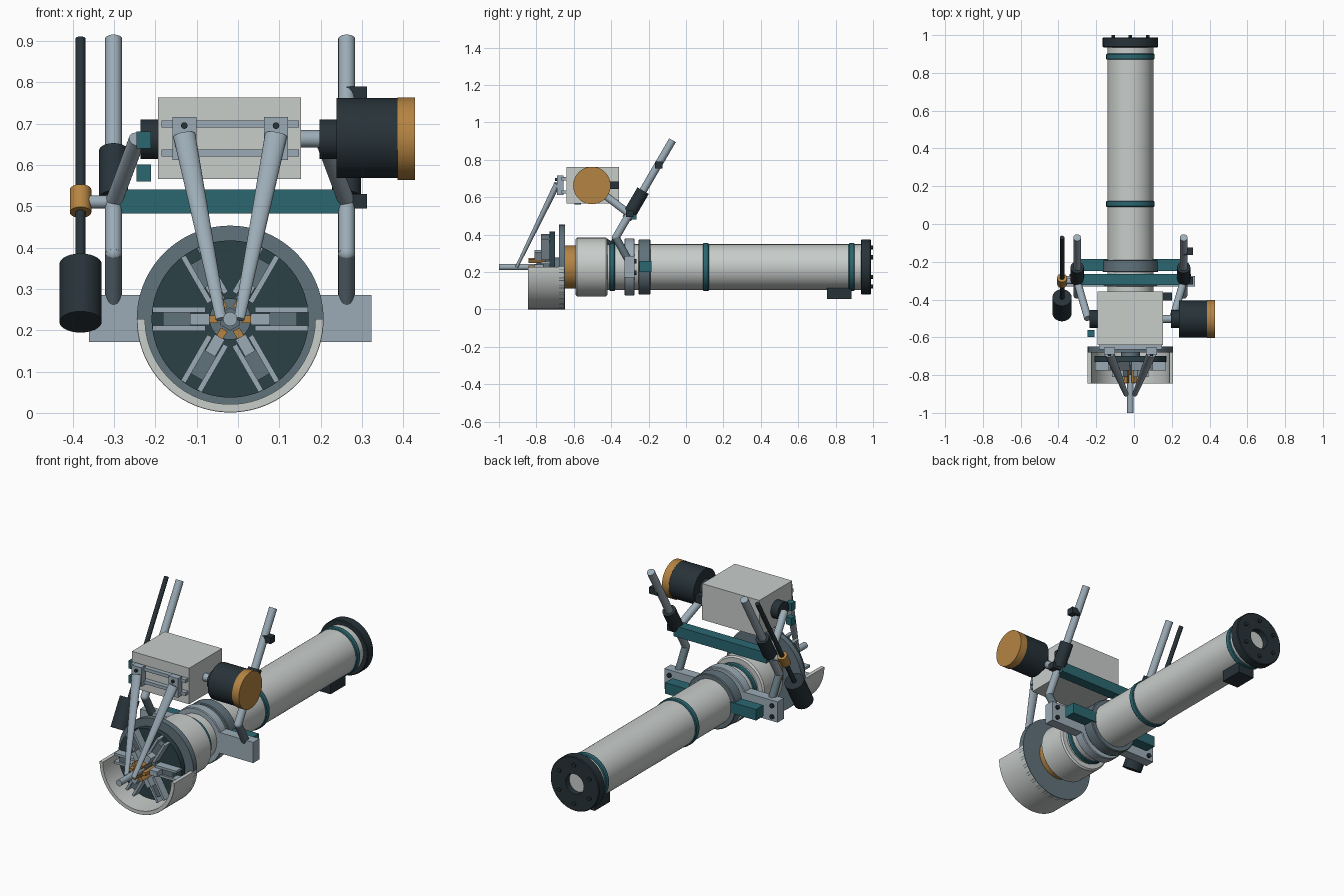
import bpy, bmesh
from math import pi, cos, sin, radians
from mathutils import Vector, Matrix

if "Cube" in bpy.data.objects:
    bpy.data.objects.remove(bpy.data.objects["Cube"])

CX, CZ = -0.019, 0.227          # main tube axis


def mat(name, c):
    m = bpy.data.materials.new(name)
    m.diffuse_color = (*c, 1)
    m.use_nodes = True
    m.node_tree.nodes["Principled BSDF"].inputs["Base Color"].default_value = m.diffuse_color
    return m


WHITE = mat("pale_paint", (.58, .61, .59))
LIGHT = mat("bright_steel", (.33, .41, .47))
STEEL = mat("dull_steel", (.12, .17, .20))
DARK = mat("black_metal", (.020, .032, .040))
SLATE = mat("slate", (.025, .052, .062))
TEAL = mat("teal_paint", (.024, .135, .165))
BRASS = mat("brass", (.46, .23, .055))


def finish(name, bm, m):
    bmesh.ops.recalc_face_normals(bm, faces=bm.faces)
    me = bpy.data.meshes.new(name)
    bm.to_mesh(me)
    bm.free()
    me.materials.append(m)
    o = bpy.data.objects.new(name, me)
    bpy.context.collection.objects.link(o)
    return o


def box(name, x, y, z, m, M=None):
    """Box from (min, max) pairs, optionally transformed."""
    bm = bmesh.new()
    bmesh.ops.create_cube(bm, size=1)
    for v in bm.verts:
        v.co = Vector([(a + b) / 2 + c * (b - a) for (a, b), c in zip((x, y, z), v.co)])
    if M:
        bm.transform(M)
    return finish(name, bm, m)


def rod(name, p, q, r, m, r2=None, n=40, flat=1):
    """Cylinder or cone from p to q; flat squashes its depth."""
    p, q = Vector(p), Vector(q)
    bm = bmesh.new()
    bmesh.ops.create_cone(bm, cap_ends=True, segments=n, radius1=r,
                          radius2=r if r2 is None else r2, depth=(q - p).length)
    w = (q - p).normalized()
    u = Vector((1, 0, 0)) if abs(w.x) < .9 else Vector((0, 1, 0))
    v = w.cross(u).normalized()
    u = v.cross(w)
    R = Matrix((u, v * flat, w)).transposed().to_4x4()
    bm.transform(Matrix.Translation((p + q) / 2) @ R)
    return finish(name, bm, m)


def lathe(name, prof, m, a0=0, a1=2 * pi, n=64):
    """Closed (y, radius) profile turned around the tube axis."""
    bm = bmesh.new()
    full = a1 - a0 > 6.28
    rows = []
    for i in range(n if full else n + 1):
        a = a0 + (a1 - a0) * i / n
        rows.append([bm.verts.new((CX + r * cos(a), y, CZ + r * sin(a))) for y, r in prof])
    k = len(prof)
    for i in range(n):
        A, B = rows[i], rows[(i + 1) % len(rows)]
        for j in range(k):
            bm.faces.new((A[j], A[(j + 1) % k], B[(j + 1) % k], B[j]))
    if not full:
        bm.faces.new(rows[0])
        bm.faces.new(rows[-1])
    return finish(name, bm, m)


def ring(name, y0, y1, ro, ri, m, c=.004, **k):
    return lathe(name, [(y0, ri), (y0, ro - c), (y0 + c, ro), (y1 - c, ro), (y1, ro - c), (y1, ri)], m, **k)


def on_axis(name, y0, y1, r, m, n=64):
    return rod(name, (CX, y0, CZ), (CX, y1, CZ), r, m, n=n)


# main tube with its bands
on_axis("main_tube", -.43, .94, .122, WHITE)
ring("tube_housing", -.59, -.42, .157, .05, WHITE, c=.008)
on_axis("brass_neck", -.655, -.585, .115, BRASS)
for y0, y1 in ((-.41, -.38), (.09, .122), (.87, .902)):
    ring("teal_band", y0, y1, .128, .11, TEAL)
ring("front_clamp_ring", -.33, -.275, .152, .115, LIGHT)
ring("rear_clamp_ring", -.255, -.19, .147, .115, STEEL)
ring("end_flange", .935, .988, .147, .055, DARK)
on_axis("end_window", .93, .955, .06, WHITE)
for i in range(6):
    a = i * pi / 3 + pi / 6
    x, z = CX + .105 * cos(a), CZ + .105 * sin(a)
    rod("flange_bolt", (x, .98, z), (x, 1, z), .011, DARK, n=6)
box("under_tube_block", (CX - .05, CX + .05), (.755, .885), (.055, .125), DARK)

# front flange, half tray and chuck
on_axis("front_flange", -.68, -.648, .226, STEEL, 96)
ring("half_tray", -.845, -.65, .226, .206, WHITE, c=.001, a0=pi, a1=2 * pi)
on_axis("chuck_disc", -.73, -.70, .19, SLATE, 96)
on_axis("chuck_hub", -.75, -.67, .05, STEEL)
on_axis("spindle_collar", -.80, -.74, .028, STEEL, 6)
on_axis("spindle", -1, -.70, .017, LIGHT, 24)
for i in range(6):
    M = Matrix.Translation((CX, 0, CZ)) @ Matrix.Rotation(i * pi / 3, 4, 'Y')
    for s in (-1, 1):
        box("jaw_rail", (.06, .188), (-.775, -.728), (s * .0225 - .0065, s * .0225 + .0065), LIGHT, M)
    box("jaw_foot", (.095, .162), (-.765, -.728), (-.016, .016), STEEL, M)
    box("jaw_step", (.05, .097), (-.81, -.728), (-.014, .014), LIGHT, M)
    box("jaw_tip", (.029, .051), (-.843, -.75), (-.009, .009), BRASS, M)

# cross bars
for s in (-1, 1):
    a, b = sorted((CX + s * .12, CX + s * .342))
    box("bracket_arm", (a, b), (-.33, -.275), (.172, .285), LIGHT)
    a, b = sorted((CX + s * .11, CX + s * .275))
    box("teal_side_bar", (a, b), (-.248, -.185), (.2, .26), TEAL)
    for dz in (-.03, .03):
        rod("bracket_bolt", (CX + s * .31, -.28, CZ + dz), (CX + s * .31, -.265, CZ + dz), .012, DARK, n=12)
box("upper_cross_bar", (-.3, .262), (-.322, -.265), (.482, .54), TEAL)


def lean(x, z):                  # point on the leaning line of the posts
    return (x, -.375 + (z - .385) * .5825, z)


# bent posts with sleeves and arms
for s in (-1, 1):
    x = CX + s * .282
    rod("post_lower", (x, -.295, .24), lean(x, .385), .0205, STEEL)
    bm = bmesh.new()
    bmesh.ops.create_uvsphere(bm, u_segments=24, v_segments=12, radius=.0205)
    bm.transform(Matrix.Translation(lean(x, .385)))
    finish("post_elbow", bm, LIGHT)
    rod("post_upper", lean(x, .385), lean(x, .905), .0205, LIGHT)
    rod("post_sleeve", lean(x, .52), lean(x, .635), .035, DARK)
    rod("cradle_arm", lean(x, .51), (CX + s * .225, -.5, .662), .02, LIGHT)
box("post_stop", (.262, .312), (-.165, -.125), (.755, .79), DARK)
box("post_knob", (.262, .312), (-.32, -.28), (.495, .53), DARK)

# leaning counterweight rod
rod("weight_rod", lean(-.381, .35), lean(-.381, .905), .012, DARK)
rod("counterweight", lean(-.381, .22), lean(-.381, .36), .051, DARK)
rod("brass_collar", lean(-.381, .485), lean(-.381, .54), .026, BRASS)
rod("collar_stub", (-.38, -.302, .51), (-.30, -.302, .51), .016, LIGHT)

# upper box, its pivots and motor
box("control_box", (-.193, .153), (-.64, -.357), (.566, .763), WHITE)
rod("left_pivot", (-.236, -.503, .662), (-.19, -.503, .662), .048, DARK)
rod("motor_neck", (.15, -.503, .663), (.2, -.503, .663), .021, LIGHT)
rod("motor_collar", (.197, -.503, .662), (.24, -.503, .662), .048, DARK)
rod("motor_body", (.238, -.503, .665), (.387, -.503, .665), .097, DARK, n=64)
rod("motor_cap", (.386, -.503, .663), (.428, -.503, .663), .1, BRASS, n=64)
box("box_rear_catch", (.153, .2), (-.405, -.362), (.645, .685), DARK)
for z in (.56, .64):
    box("teal_catch", (-.245, -.21), (-.597, -.562), (z, z + .041), TEAL)

# slide rails, carriages and tapered legs reaching the spindle
for z in (.62, .69):
    box("slide_rail", (-.185, .147), (-.665, -.638), (z, z + .017), LIGHT)
for s in (-1, 1):
    x = CX + s * .111
    box("carriage", (x - .029, x + .029), (-.69, -.655), (.612, .716), LIGHT)
    rod("carriage_pin", (x, -.70, .695), (x, -.68, .695), .008, DARK, n=16)
    rod("tapered_leg", (x, -.688, .672), (CX + s * .022, -.905, .227), .027, LIGHT, .013, n=24, flat=.65)

# smooth the round surfaces, keep the edges crisp
for o in bpy.data.objects:
    o.select_set(True)
bpy.context.view_layer.objects.active = bpy.data.objects["main_tube"]
bpy.ops.object.shade_smooth_by_angle(angle=radians(30))
